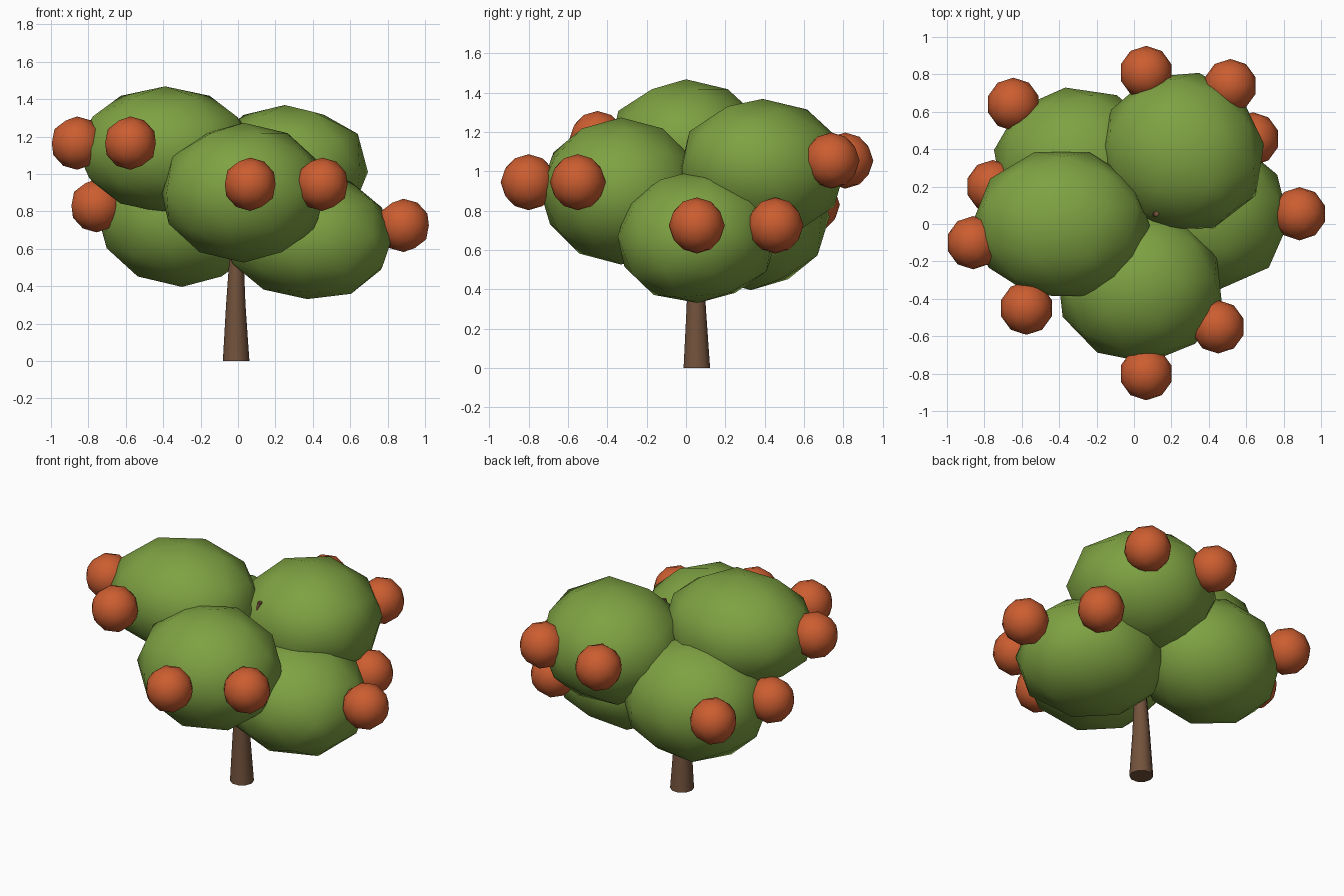
import bpy, bmesh, math
from mathutils import Vector, Matrix

if "Cube" in bpy.data.objects:
    bpy.data.objects.remove(bpy.data.objects["Cube"])


def material(name, color):
    m = bpy.data.materials.new(name)
    m.diffuse_color = (*color, 1)
    m.use_nodes = True
    m.node_tree.nodes["Principled BSDF"].inputs["Base Color"].default_value = m.diffuse_color
    return m


GREEN = material("leaf_green", (0.21, 0.36, 0.055))
ORANGE = material("fruit_orange", (0.60, 0.11, 0.03))
BROWN = material("bark_brown", (0.17, 0.085, 0.045))


def finish(bm, name, mat, loc=(0, 0, 0)):
    mesh = bpy.data.meshes.new(name)
    bmesh.ops.recalc_face_normals(bm, faces=bm.faces)
    for f in bm.faces:
        f.smooth = len(f.verts) < 5
    bm.to_mesh(mesh)
    bm.free()
    mesh.materials.append(mat)
    obj = bpy.data.objects.new(name, mesh)
    obj.location = loc
    bpy.context.collection.objects.link(obj)
    return obj


def ball(name, mat, loc, radii, turn=0.0, bumps=()):
    """Low-poly sphere, stretched, with vertices near bump directions pulled out."""
    bm = bmesh.new()
    bmesh.ops.create_icosphere(bm, subdivisions=2, radius=1.0,
                               matrix=Matrix.Rotation(turn, 4, 'Z'))
    for v in bm.verts:
        d = v.co.normalized()
        pull = 1.01
        for b in bumps:
            pull += 0.10 * max(0, (d.dot(Vector(b).normalized()) - 0.6) / 0.4)
        v.co = Vector([c * r * pull for c, r in zip(d, radii)])
    return finish(bm, name, mat, loc)


# Trunk: tapered, gently bent, its tip just showing between the leaf clumps
path = [(-0.01, 0.055, 0.0, 0.071), (-0.012, 0.052, 0.3, 0.052),
        (-0.008, 0.05, 0.55, 0.038), (0.04, 0.05, 0.88, 0.026),
        (0.12, 0.055, 1.20, 0.014)]
SIDES = 10
bm = bmesh.new()
rings = [[bm.verts.new((x + r * math.cos(2 * math.pi * i / SIDES),
                        y + r * math.sin(2 * math.pi * i / SIDES), z))
          for i in range(SIDES)] for x, y, z, r in path]
for a, b in zip(rings, rings[1:]):
    for i in range(SIDES):
        j = (i + 1) % SIDES
        bm.faces.new((a[i], a[j], b[j], b[i]))
bm.faces.new(rings[0])
bm.faces.new(rings[-1])
finish(bm, "trunk", BROWN)

# Leaf clumps: centre, radii, turn, bumps
clumps = {
    "left": ((-0.39, 0.0, 1.13), (0.47, 0.40, 0.335), 0.3, ()),
    "front": ((0.03, -0.33, 0.90), (0.445, 0.41, 0.37), 0.1, ()),
    "right": ((0.37, 0.06, 0.67), (0.45, 0.41, 0.335), 0.2,
              ((0.6, -0.5, -0.6),)),
    "back_right": ((0.25, 0.39, 1.01), (0.43, 0.425, 0.355), 0.4,
                   ((0.75, -0.5, 0.4),)),
    "back_left": ((-0.30, 0.33, 0.77), (0.45, 0.40, 0.37), 0.15, ()),
}
for name, (loc, radii, turn, bumps) in clumps.items():
    ball("leaf_clump_" + name, GREEN, loc, radii, turn, bumps)

# Fruit: two on the outer side of each clump
fruit = [(-0.86, -0.10, 1.165), (-0.575, -0.45, 1.165),
         (0.065, -0.80, 0.945), (0.45, -0.55, 0.945),
         (0.885, 0.055, 0.725), (0.635, 0.455, 0.725),
         (0.065, 0.81, 1.055), (0.515, 0.74, 1.055),
         (-0.645, 0.64, 0.83), (-0.755, 0.20, 0.83)]
for i, loc in enumerate(fruit):
    ball(f"fruit_{i + 1}", ORANGE, loc, (0.141, 0.141, 0.141))
